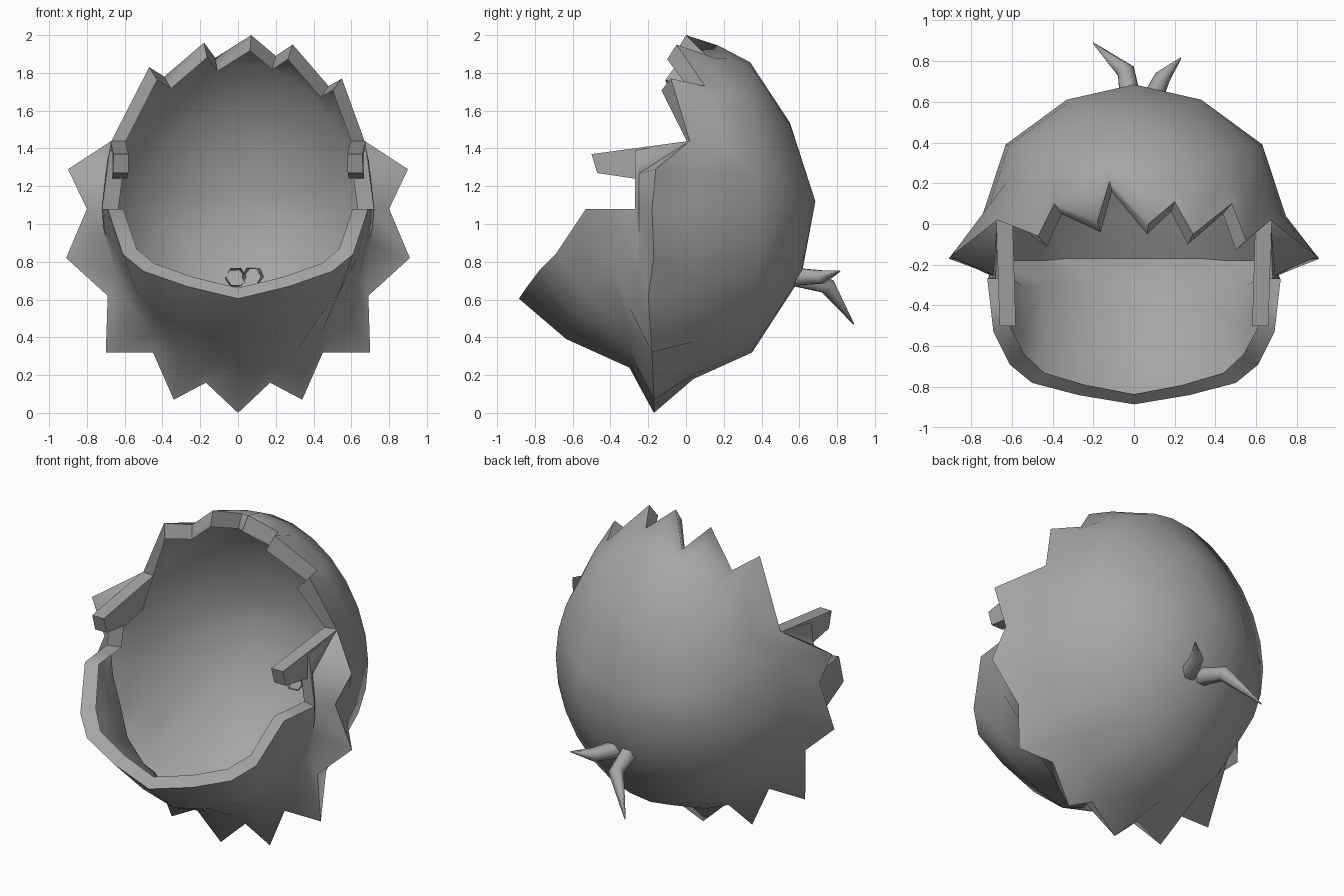
import bpy, bmesh, math
from mathutils import Vector as V

if "Cube" in bpy.data.objects:
    bpy.data.objects.remove(bpy.data.objects["Cube"])

CZ = 1.08                # height of the shell centre
N = 28                   # columns around the y axis, 0 = bottom

# spiked collar, bottom centre up to the temple (right half)
COLLAR = [V(p) for p in (
    (0, -.17, 0), (.17, -.17, .16), (.34, -.17, .07), (.45, -.18, .32), (.70, -.18, .32),
    (.69, -.20, .62), (.91, -.17, .82), (.80, -.18, 1.08), (.90, -.16, 1.29))]
# front lip, same columns
LIP = [V(p) for p in (
    (0, -.885, .605), (.27, -.84, .67), (.50, -.78, .75), (.61, -.69, .84), (.69, -.53, 1.08),
    (.705, -.40, 1.08), (.72, -.27, 1.08), (.70, -.27, 1.23), (.68, -.27, 1.39))]
# jagged fringe, right temple to left temple
FRINGE = [V(p) for p in (
    (.67, .02, 1.44), (.55, -.08, 1.77), (.48, .10, 1.73), (.29, -.05, 1.95), (.20, .11, 1.89),
    (.07, 0, 2.0), (-.12, .21, 1.88), (-.18, .01, 1.96), (-.39, .10, 1.78), (-.47, -.06, 1.83),
    (-.67, .02, 1.44))]

grey = bpy.data.materials.new("dark_grey")
grey.diffuse_color = (.38, .38, .38, 1)
grey.use_nodes = True
grey.node_tree.nodes["Principled BSDF"].inputs["Base Color"].default_value = grey.diffuse_color


def finish(name, bm, angle):
    bmesh.ops.remove_doubles(bm, verts=bm.verts, dist=1e-4)
    bmesh.ops.dissolve_degenerate(bm, edges=bm.edges, dist=1e-4)
    bmesh.ops.recalc_face_normals(bm, faces=bm.faces)
    me = bpy.data.meshes.new(name)
    bm.to_mesh(me)
    bm.free()
    me.materials.append(grey)
    ob = bpy.data.objects.new(name, me)
    bpy.context.collection.objects.link(ob)
    bpy.ops.object.select_all(action='DESELECT')
    ob.select_set(True)
    bpy.context.view_layer.objects.active = ob
    bpy.ops.object.shade_smooth_by_angle(angle=math.radians(angle))


def ring(i, y, rx, rz, lean=0, bulge=0):
    """Point of column i on an ellipse; lean tips the top forward, bulge sets the sides back."""
    a = i * 2 * math.pi / N
    up = max(0, -math.cos(a))
    return V((rx * math.sin(a), y - lean * up + bulge * math.sin(a) ** 2,
              CZ - (rz + lean * up * 1.6) * math.cos(a)))


def shrink(p, k, dy=0):
    return V((p.x * k, p.y + dy, CZ + (p.z - CZ) * k))


def column(i):
    """Profile from the back pole to the front edge, ending in the inward rim."""
    if i > 19:                                        # left collar mirrors the right
        return [V((-p.x, p.y, p.z)) for p in column(N - i)]
    back = [V((0, .685, 1.12)), ring(i, .61, .33, .36, .06), ring(i, .35, .63, .76, .01, .04)]
    if i >= 9:                                        # hood and fringe
        e = FRINGE[i - 9]
        rim = shrink(e, .91, -.05 if 9 < i < 19 else 0)
        return back + [shrink(back[2].lerp(e, .5), 1.02)] + [e] * 4 + [rim]
    base = ring(i, -.30 if i < 5 else -.25, .71, .84)  # collar and beard
    mid = shrink(base.lerp(LIP[i], .52), 1.06 if i < 3 else 1.01, -.03 if i < 4 else 0)
    rim = shrink(LIP[i], .88, .05 if i < 4 else .02)
    return back + [ring(i, .04, .745, .9), COLLAR[i], base, mid, LIP[i], rim]


# shell: hood, spiked collar and beard as one open sheet with a rim
bm = bmesh.new()
cols = [[bm.verts.new(p) for p in column(i)] for i in range(N)]
for i in range(N):
    a, b = cols[i], cols[(i + 1) % N]
    for j in range(len(a) - 1):
        bm.faces.new((a[j], b[j], b[j + 1], a[j + 1]))
finish("hair_shell", bm, 62)

# sideburns: tapered bars pointing forward from each temple
for side, name in ((1, "sideburn_right"), (-1, "sideburn_left")):
    bm = bmesh.new()
    prof = [(.02, 1.44), (-.5, 1.37), (-.47, 1.27), (-.27, 1.24), (-.1, 1.27)]
    rows = [[bm.verts.new((side * (x + .03 * y), y, z)) for y, z in prof] for x in (.595, .675)]
    for r in rows:
        bm.faces.new(r)
    for j in range(5):
        k = (j + 1) % 5
        bm.faces.new((rows[0][j], rows[0][k], rows[1][k], rows[1][j]))
    finish(name, bm, 30)


# tied tufts: bent tapering tubes at the nape, poking through the shell
def tuft(name, path, sides=6):
    bm = bmesh.new()
    loops = []
    for n, (p, r) in enumerate(path):
        d = V(path[min(n + 1, len(path) - 1)][0]) - V(path[max(n - 1, 0)][0])
        q = d.to_track_quat('Z', 'Y')
        loops.append([bm.verts.new(V(p) + q @ V((r * math.cos(a), r * math.sin(a), 0)))
                      for a in (2 * math.pi * s / sides for s in range(sides))])
    for a, b in zip(loops, loops[1:]):
        for s in range(sides):
            t = (s + 1) % sides
            bm.faces.new((a[s], a[t], b[t], b[s]))
    bm.faces.new(loops[-1])
    finish(name, bm, 75)


tuft("nape_tuft_left", [((-.01, .57, .72), .055), ((-.04, .75, .67), .045), ((-.2, .888, .47), .003)])
tuft("nape_tuft_right", [((.07, .57, .72), .055), ((.14, .72, .72), .04), ((.23, .815, .75), .003)])
